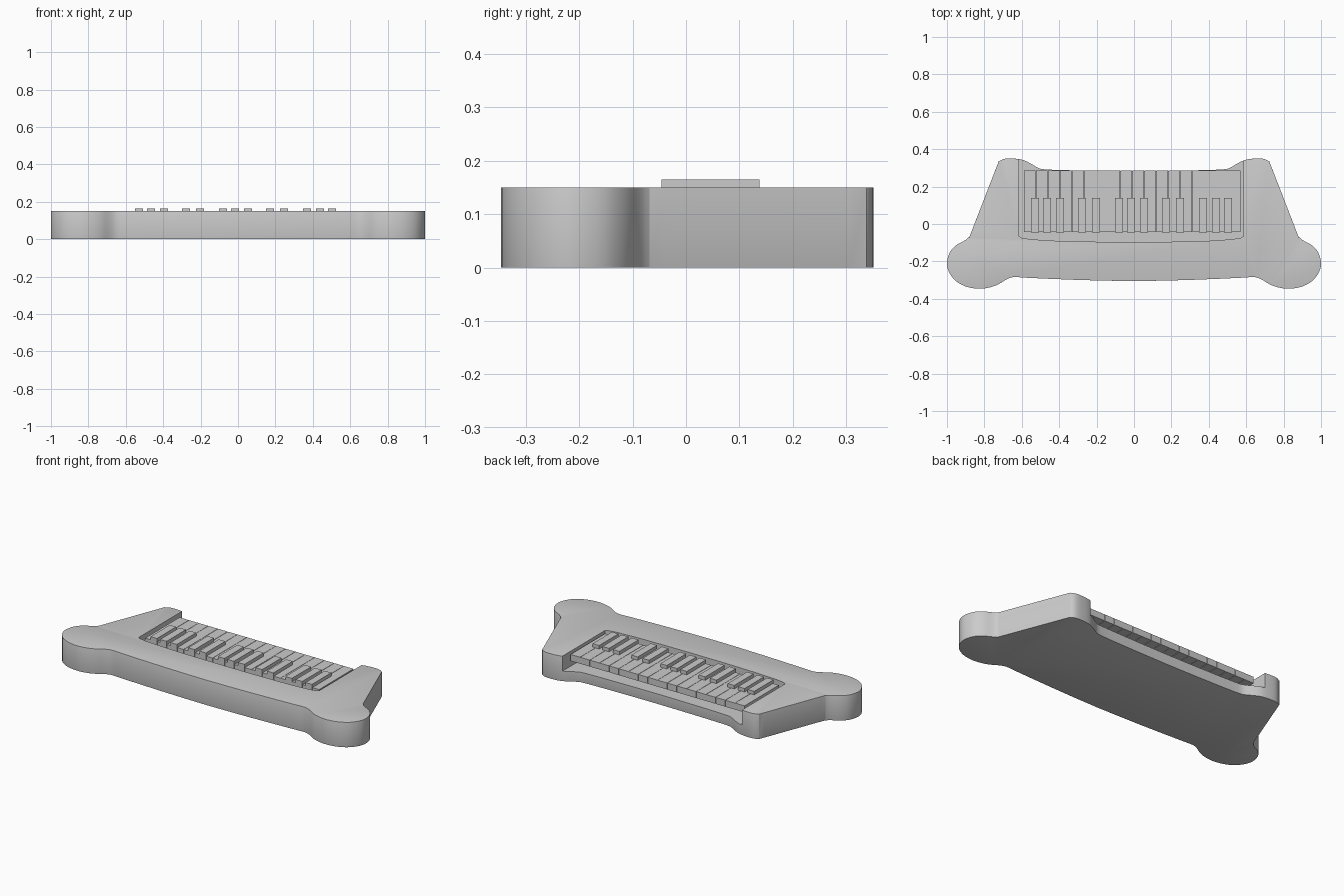
import bpy, bmesh
from mathutils import Vector

if "Cube" in bpy.data.objects:
    bpy.data.objects.remove(bpy.data.objects["Cube"])


def smooth_closed(pts, n):
    # Catmull-Rom through a closed ring of points
    out = []
    for i in range(len(pts)):
        a, b, c, d = (Vector(pts[(i + k) % len(pts)]) for k in (-1, 0, 1, 2))
        steps = 1 if (c - b).length > 0.15 else n
        for s in range(steps):
            t = s / steps
            out.append(0.5 * (2 * b + (c - a) * t + (2 * a - 5 * b + 4 * c - d) * t * t
                              + (3 * b - a - 3 * c + d) * t ** 3))
    return out


def prism(name, pts, z0, z1, bevel=0.0, segments=3):
    # Extruded outline with rounded rims
    bm = bmesh.new()
    face = bm.faces.new([bm.verts.new((p[0], p[1], z0)) for p in pts])
    ext = bmesh.ops.extrude_face_region(bm, geom=[face])
    for v in ext["geom"]:
        if isinstance(v, bmesh.types.BMVert):
            v.co.z = z1
    bmesh.ops.recalc_face_normals(bm, faces=bm.faces)
    if bevel:
        rims = [e for e in bm.edges if abs(e.verts[0].co.z - e.verts[1].co.z) < 1e-6]
        bmesh.ops.bevel(bm, geom=rims, offset=bevel, segments=segments,
                        profile=0.5, affect='EDGES', clamp_overlap=True)
    me = bpy.data.meshes.new(name)
    bm.to_mesh(me)
    bm.free()
    ob = bpy.data.objects.new(name, me)
    bpy.context.collection.objects.link(ob)
    return ob


def box(name, x0, x1, y0, y1, z0, z1):
    return prism(name, [(x0, y0), (x1, y0), (x1, y1), (x0, y1)], z0, z1)


# Body outline, right half, mirrored
half = [(0.15, -0.303), (0.3, -0.299), (0.45, -0.293), (0.58, -0.287), (0.645, -0.284),
        (0.685, -0.298), (0.73, -0.325), (0.78, -0.341), (0.835, -0.346), (0.9, -0.334),
        (0.955, -0.303), (0.99, -0.255), (1.0, -0.208), (0.985, -0.152), (0.95, -0.113),
        (0.905, -0.088), (0.882, -0.068), (0.868, -0.038), (0.735, 0.305), (0.722, 0.332),
        (0.695, 0.348), (0.65, 0.35), (0.595, 0.343), (0.55, 0.322), (0.515, 0.302),
        (0.475, 0.292), (0.33, 0.287), (0.15, 0.284)]
outline = [(0, -0.305)] + half + [(0, 0.283)] + [(-x, y) for x, y in reversed(half)]
body = prism("body", smooth_closed(outline, 3), 0.0, 0.15, bevel=0.012)

# Key bed recess, open at the back
bed = [(-0.615, -0.065), (-0.6, -0.074), (-0.55, -0.082), (-0.4, -0.091), (-0.2, -0.095),
       (0, -0.096), (0.2, -0.095), (0.4, -0.09), (0.52, -0.082), (0.57, -0.074),
       (0.585, -0.065), (0.585, 0.5), (-0.615, 0.5)]
cutter = prism("recess_cutter", bed, 0.06, 0.3)
cutter.hide_render = True
mod = body.modifiers.new("recess", 'BOOLEAN')
mod.operation = 'DIFFERENCE'
mod.solver = 'EXACT'
mod.object = cutter
bpy.context.view_layer.objects.active = body
body.select_set(True)
bpy.ops.object.modifier_apply(modifier="recess")
bpy.data.objects.remove(cutter)
bpy.ops.object.shade_smooth_by_angle(angle=0.6)

# White keys
left, count = -0.59, 18
pitch = 1.16 / count
for i in range(count):
    x = left + i * pitch
    box(f"white_key_{i + 1}", x + 0.001, x + pitch - 0.001, -0.042, 0.285, 0.105, 0.144)

# Black keys in groups of three and two
centres = [-0.529, -0.465, -0.396, -0.278, -0.203, -0.08, -0.016, 0.053,
           0.171, 0.246, 0.369, 0.438, 0.503]
for i, x in enumerate(centres):
    box(f"black_key_{i + 1}", x - 0.0215, x + 0.0215, -0.046, 0.138, 0.11, 0.165)
